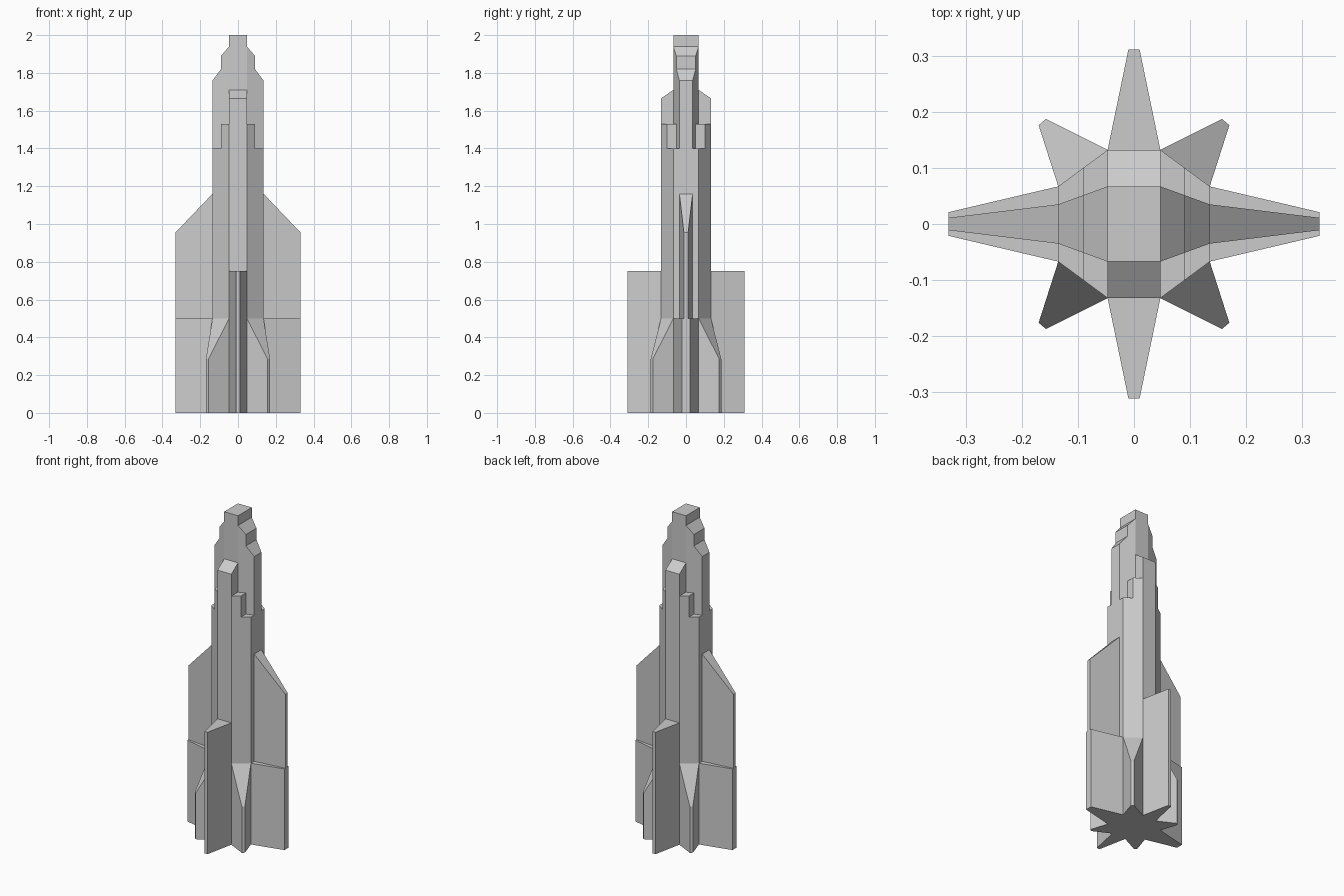
import bpy
import bmesh

cube = bpy.data.objects.get("Cube")
if cube:
    bpy.data.objects.remove(cube, do_unlink=True)

grey = bpy.data.materials.new("light_grey")
grey.use_nodes = True
grey.diffuse_color = (0.6, 0.6, 0.6, 1)
grey.node_tree.nodes["Principled BSDF"].inputs["Base Color"].default_value = (0.6, 0.6, 0.6, 1)

CORE = 0.047    # half width of the central column
SIDE = 0.135    # half width of the hull
RIB = 0.132     # half depth of the central column
SPIRE = 0.067   # half depth of the spire


def solid(name, side_a, side_b, mirror=""):
    """Join two matching outlines into a closed solid, then mirror it."""
    bm = bmesh.new()
    a = [bm.verts.new(p) for p in side_a]
    b = [bm.verts.new(p) for p in side_b]
    bm.faces.new(a)
    bm.faces.new(b[::-1])
    for i in range(len(a)):
        j = (i + 1) % len(a)
        bm.faces.new((a[j], a[i], b[i], b[j]))
    bmesh.ops.recalc_face_normals(bm, faces=bm.faces)
    mesh = bpy.data.meshes.new(name)
    bm.to_mesh(mesh)
    bm.free()
    mesh.materials.append(grey)
    obj = bpy.data.objects.new(name, mesh)
    bpy.context.collection.objects.link(obj)
    if mirror:
        mod = obj.modifiers.new("Mirror", "MIRROR")
        mod.use_axis = ("x" in mirror, "y" in mirror, False)
        mod.use_mirror_merge = False
    return obj


def blade(name, axis, outline, root, tip, mirror=""):
    """Extrude an (r, z) outline whose half thickness runs from root to tip."""
    r0 = min(r for r, z in outline)
    r1 = max(r for r, z in outline)
    sides = []
    for sign in (1, -1):
        points = []
        for r, z in outline:
            w = sign * (root + (tip - root) * (r - r0) / (r1 - r0))
            points.append((r, w, z) if axis == "x" else (w, r, z))
        sides.append(points)
    return solid(name, *sides, mirror)


# Central column with sloping shoulders and a square top
half = [(RIB, 0), (RIB, 1.665), (SPIRE, 1.71), (SPIRE, 2)]
blade("central_column", "y", half + [(-r, z) for r, z in half[::-1]], CORE, CORE)

# Stepped sides of the spire
blade("spire_sides", "x",
      [(CORE, 0), (SIDE, 0), (SIDE, 1.76), (0.09, 1.82), (0.09, 1.89), (CORE, 1.94)],
      SPIRE, 0.035, "x")

# Sloping hull sides with raised steps beside the column
blade("hull_sides", "x",
      [(CORE, 0), (SIDE, 0), (SIDE, 1.4), (0.09, 1.4), (0.09, 1.53), (CORE, 1.53)],
      RIB, SPIRE, "x")

# Side wings: thin upper blade above a thicker lower one
blade("upper_wings", "x", [(SIDE, 0.5), (0.331, 0.5), (0.331, 0.955), (SIDE, 1.16)],
      0.035, 0.011, "x")
blade("lower_wings", "x", [(SIDE, 0), (0.331, 0), (0.331, 0.5), (SIDE, 0.5)],
      SPIRE, 0.021, "x")

# Front and back fins
blade("front_and_back_fins", "y", [(RIB, 0), (0.311, 0), (0.311, 0.75), (RIB, 0.75)],
      CORE, 0.01, "y")

# Diagonal fins with sloping tops
base = [(CORE, RIB), (SIDE, SPIRE), (0.17, 0.176), (0.157, 0.187)]
heights = [0.5, 0.5, 0.285, 0.285]
solid("diagonal_fins", [(x, y, 0) for x, y in base],
      [(x, y, z) for (x, y), z in zip(base, heights)], "xy")
